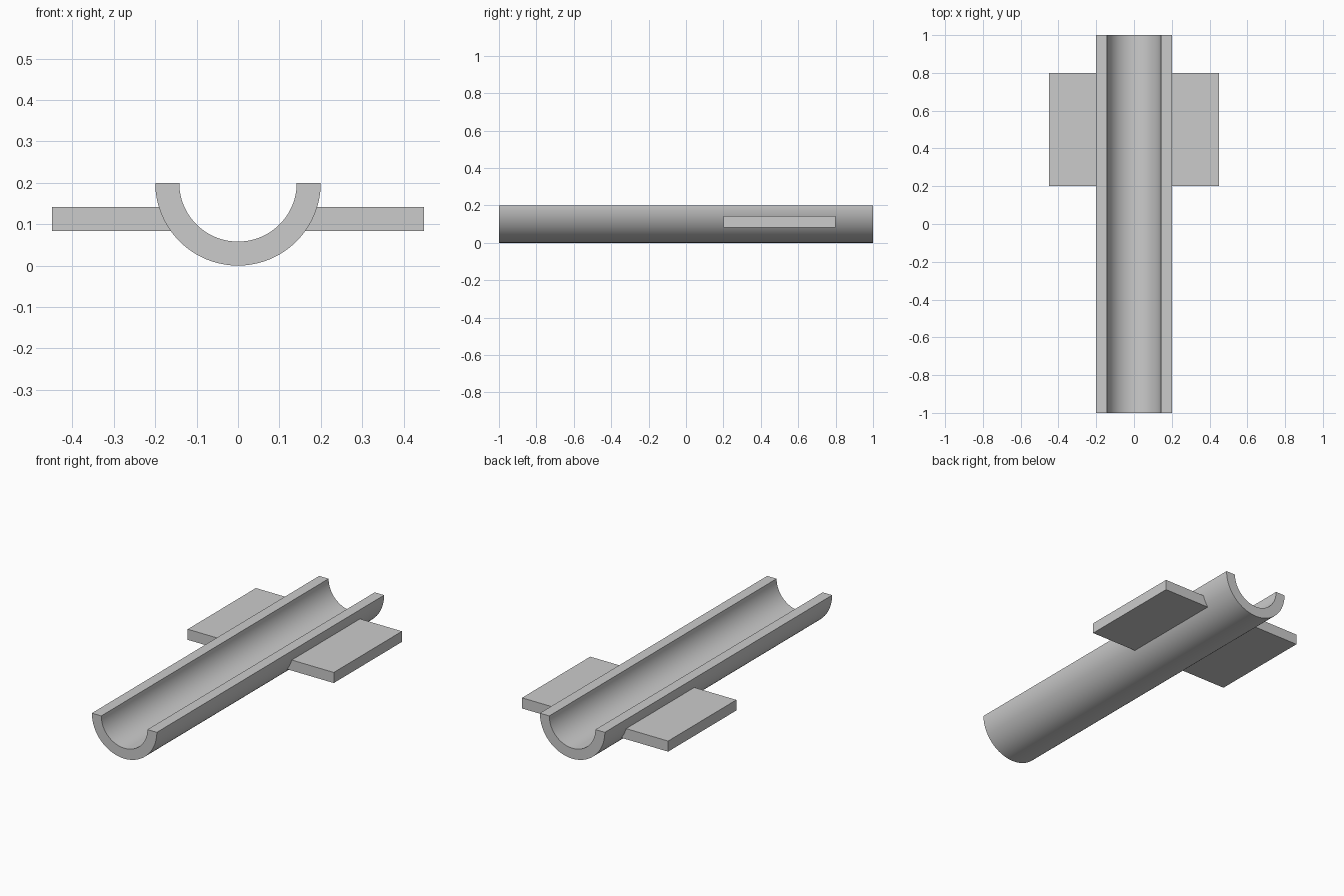
import bpy, bmesh, math

if "Cube" in bpy.data.objects:
    bpy.data.objects.remove(bpy.data.objects["Cube"])

grey = bpy.data.materials.new("plain_grey")
grey.diffuse_color = (0.6, 0.6, 0.6, 1)
grey.use_nodes = True
grey.node_tree.nodes["Principled BSDF"].inputs["Base Color"].default_value = grey.diffuse_color

OUTER, INNER, HALF_LEN, SEGMENTS = 0.20, 0.142, 1.0, 64


def extrude_profile(name, points, y0, y1):
    """Extrude a closed x/z outline along y into a solid."""
    bm = bmesh.new()
    face = bm.faces.new([bm.verts.new((x, y0, z)) for x, z in points])
    grown = bmesh.ops.extrude_face_region(bm, geom=[face])["geom"]
    verts = [v for v in grown if isinstance(v, bmesh.types.BMVert)]
    bmesh.ops.translate(bm, vec=(0, y1 - y0, 0), verts=verts)
    bmesh.ops.recalc_face_normals(bm, faces=bm.faces)
    mesh = bpy.data.meshes.new(name)
    bm.to_mesh(mesh)
    bm.free()
    mesh.materials.append(grey)
    obj = bpy.data.objects.new(name, mesh)
    bpy.context.collection.objects.link(obj)
    return obj


def lower_arc(radius):
    """Points of a half circle hanging below the rim, from +x to -x."""
    angles = [-math.pi * i / SEGMENTS for i in range(SEGMENTS + 1)]
    return [(radius * math.cos(a), OUTER + radius * math.sin(a)) for a in angles]


# Half-pipe trough
trough = extrude_profile("trough", lower_arc(OUTER) + lower_arc(INNER)[::-1],
                         -HALF_LEN, HALF_LEN)
bpy.context.view_layer.objects.active = trough
trough.select_set(True)
bpy.ops.object.shade_smooth_by_angle(angle=math.radians(30))

# Side plates, ending inside the trough wall
for side, name in ((-1, "left_plate"), (1, "right_plate")):
    outline = [(side * x, z) for x, z in
               ((0.145, 0.083), (0.45, 0.083), (0.45, 0.142), (0.145, 0.142))]
    extrude_profile(name, outline, 0.2, 0.8)
